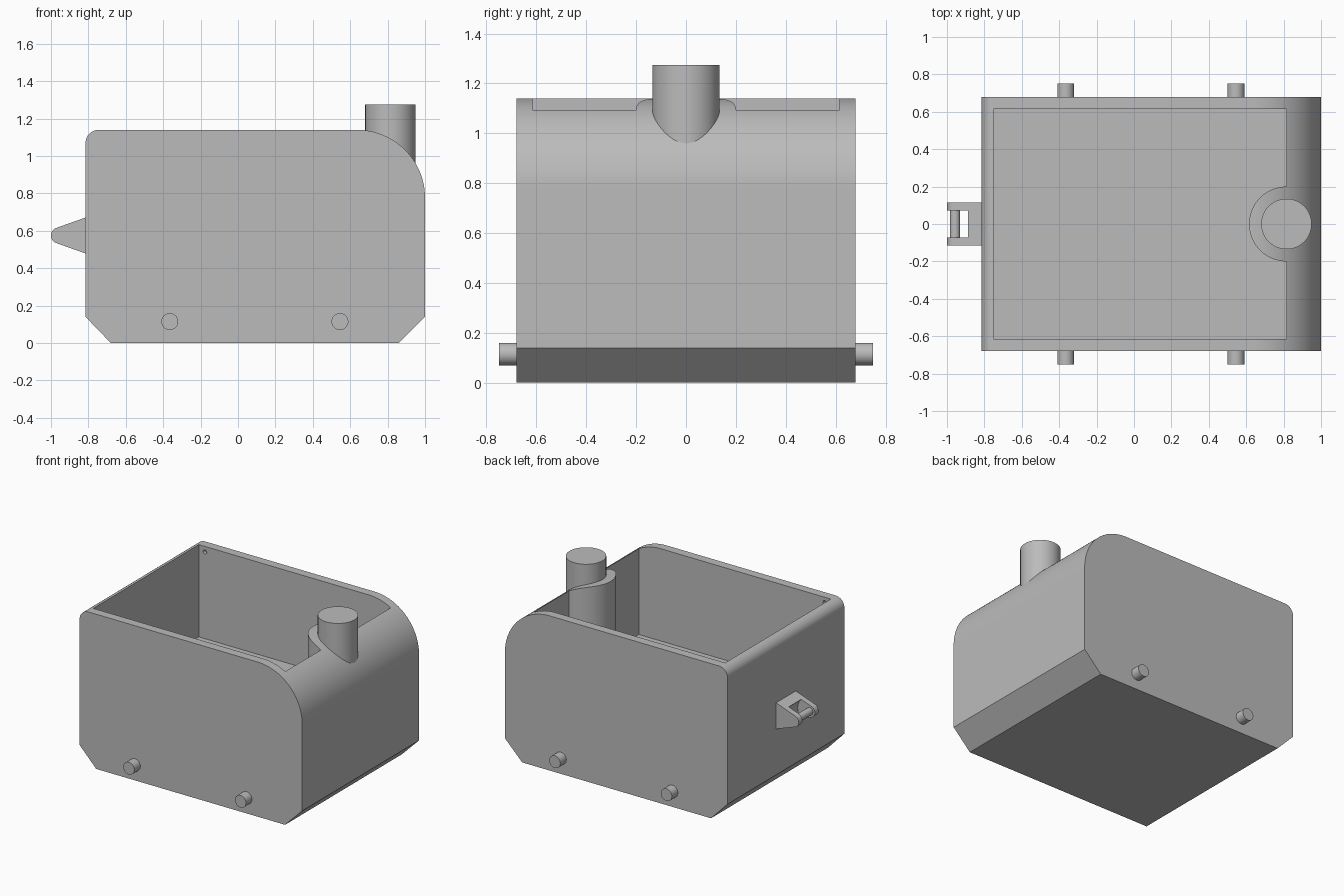
import bpy, bmesh
from math import sin, cos, radians, pi
from mathutils import Vector, Matrix

if "Cube" in bpy.data.objects:
    bpy.data.objects.remove(bpy.data.objects["Cube"], do_unlink=True)

grey = bpy.data.materials.new("plain grey")
grey.use_nodes = True
colour = (0.5, 0.5, 0.5, 1)
grey.diffuse_color = colour
grey.node_tree.nodes["Principled BSDF"].inputs["Base Color"].default_value = colour


def arc(cx, cy, r, start, end, steps):
    """Points on an arc, angles in degrees."""
    angles = [radians(start + (end - start) * i / steps) for i in range(steps + 1)]
    return [(cx + r * cos(a), cy + r * sin(a)) for a in angles]


def finish(name, bm):
    bmesh.ops.recalc_face_normals(bm, faces=bm.faces)
    mesh = bpy.data.meshes.new(name)
    bm.to_mesh(mesh)
    bm.free()
    mesh.materials.append(grey)
    obj = bpy.data.objects.new(name, mesh)
    bpy.context.collection.objects.link(obj)
    return obj


def prism(name, outline, low, high, axis):
    """Extrude an outline along y (outline in x, z) or z (outline in x, y)."""
    bm = bmesh.new()
    place = (lambda a, b: (a, low, b)) if axis == "Y" else (lambda a, b: (a, b, low))
    face = bm.faces.new([bm.verts.new(place(*p)) for p in outline])
    grown = bmesh.ops.extrude_face_region(bm, geom=[face])["geom"]
    shift = Vector((0, high - low, 0)) if axis == "Y" else Vector((0, 0, high - low))
    bmesh.ops.translate(bm, vec=shift, verts=[g for g in grown if isinstance(g, bmesh.types.BMVert)])
    return finish(name, bm)


def cylinder(name, centre, radius, length, axis="Y", sides=48):
    bm = bmesh.new()
    turn = Matrix.Rotation(pi / 2, 4, "X") if axis == "Y" else Matrix()
    bmesh.ops.create_cone(bm, cap_ends=True, segments=sides, radius1=radius, radius2=radius,
                          depth=length, matrix=Matrix.Translation(centre) @ turn)
    return finish(name, bm)


def activate(obj):
    bpy.ops.object.select_all(action="DESELECT")
    obj.select_set(True)
    bpy.context.view_layer.objects.active = obj


def cut(obj, cutter):
    mod = obj.modifiers.new("cut", "BOOLEAN")
    mod.operation = "DIFFERENCE"
    mod.solver = "EXACT"
    mod.object = cutter
    activate(obj)
    bpy.ops.object.modifier_apply(modifier=mod.name)
    bpy.data.objects.remove(cutter, do_unlink=True)


# Body: chamfered below, small round at the rear top, large round at the nose
body_outline = ([(-0.68, 0), (0.86, 0), (1, 0.14)]
                + arc(0.636, 0.776, 0.364, 0, 90, 32)
                + arc(-0.745, 1.07, 0.07, 90, 180, 12)
                + [(-0.815, 0.14)])
body = prism("body", body_outline, -0.68, 0.68, "Y")

# Open hold, leaving a round boss around the chimney
hold_outline = (arc(0.815, 0, 0.2, 270, 90, 40)
                + [(0.815, 0.615), (-0.75, 0.615), (-0.75, -0.615), (0.815, -0.615)])
cut(body, prism("hold_cutter", hold_outline, 0.46, 1.4, "Z"))

# Small sockets inside the rear corners of the hold
for side in (-1, 1):
    cut(body, cylinder("socket_cutter", (-0.7, side * 0.615, 1.1), 0.015, 0.05, sides=20))

# Chimney
chimney = cylinder("chimney", (0.815, 0, 1.085), 0.135, 0.38, "Z", 64)

# Axle stubs
parts = [body, chimney]
for side, label in ((-1, "front"), (1, "back")):
    for x, end in ((-0.365, "rear"), (0.545, "nose")):
        parts.append(cylinder(f"axle_stub_{label}_{end}", (x, side * 0.71, 0.115), 0.045, 0.08))

# Hitch: tapered bracket, hollowed between its two cheeks, with a cross pin
hitch_outline = ([(-0.81, 0.477), (-0.81, 0.673)]
                 + arc(-0.957, 0.575, 0.043, 108, 252, 20))
hitch = prism("hitch_bracket", hitch_outline, -0.115, 0.115, "Y")
cut(hitch, cylinder("hitch_cutter", (-0.96, 0, 0.575), 0.1, 0.145))
pin = cylinder("hitch_pin", (-0.957, 0, 0.575), 0.027, 0.16)
parts += [hitch, pin]

for part in parts:
    activate(part)
    bpy.ops.object.shade_smooth_by_angle(angle=radians(30))
